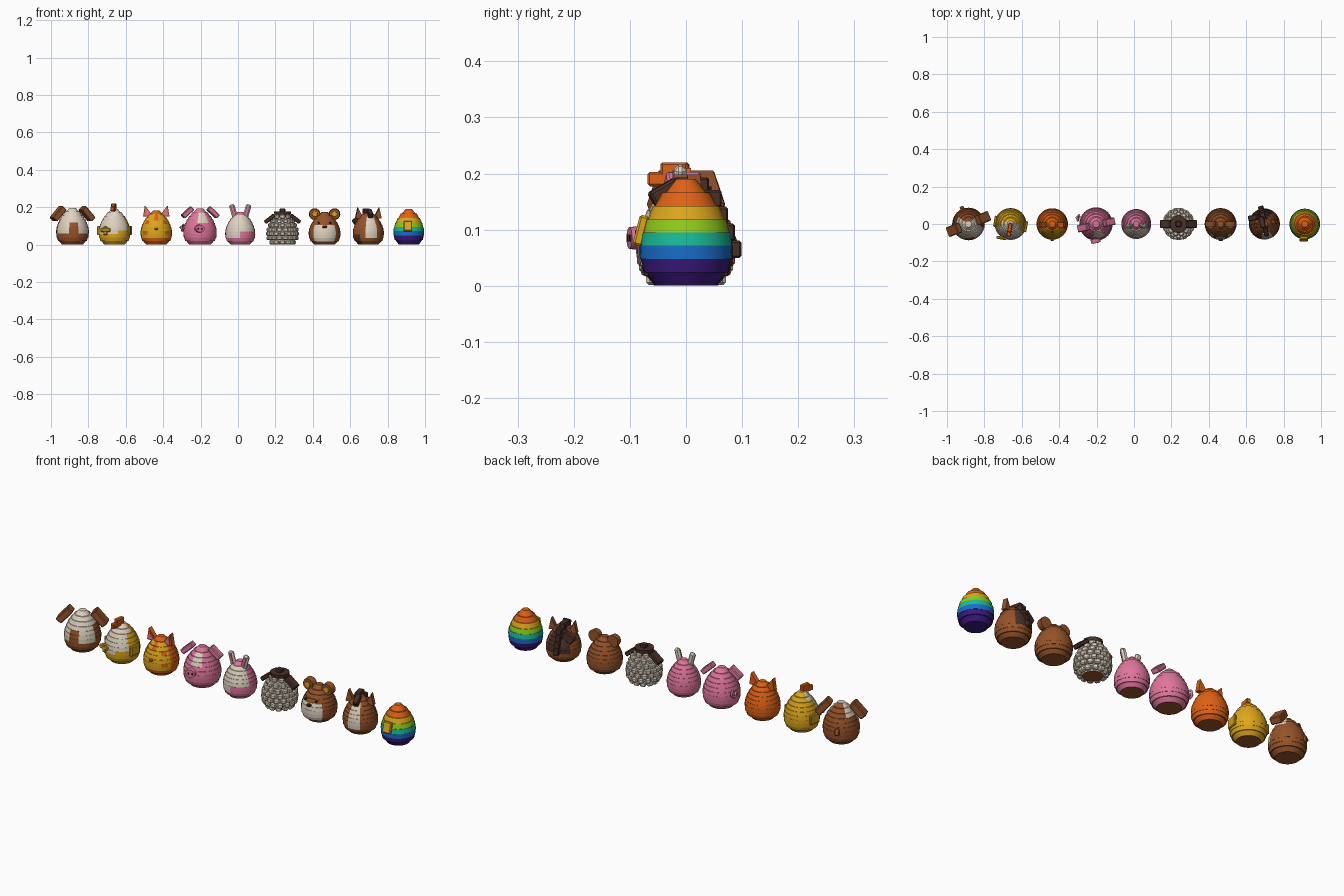
import bpy, bmesh, math
from mathutils import Matrix, Vector

cube = bpy.data.objects.get("Cube")
if cube:
    bpy.data.objects.remove(cube, do_unlink=True)

COLOURS = {
    "cream": (0.74, 0.65, 0.53), "brown": (0.30, 0.085, 0.022),
    "dark_brown": (0.07, 0.03, 0.022), "pink": (0.74, 0.18, 0.33),
    "yellow": (0.72, 0.38, 0.012), "orange": (0.74, 0.12, 0.008),
    "purple": (0.045, 0.01, 0.21), "blue": (0.01, 0.16, 0.60),
    "teal": (0.01, 0.50, 0.31), "green": (0.28, 0.60, 0.01),
}
MATS, NAMES = {}, list(COLOURS)
for name, rgb in COLOURS.items():
    m = bpy.data.materials.new(name)
    m.use_nodes = True
    m.diffuse_color = (*rgb, 1)
    m.node_tree.nodes["Principled BSDF"].inputs["Base Color"].default_value = (*rgb, 1)
    MATS[name] = m

# Egg outline: (height fraction, radius fraction)
PROFILE = [(0, .6), (.1, .86), (.2, .96), (.35, 1), (.48, .96),
           (.63, .84), (.76, .68), (.88, .47), (1, .16)]


def radius_at(t):
    for (t0, r0), (t1, r1) in zip(PROFILE, PROFILE[1:]):
        if t <= t1:
            return r0 + (r1 - r0) * (t - t0) / (t1 - t0)
    return PROFILE[-1][1]


def finish(name, bm, mats, frame=None, smooth=0):
    bmesh.ops.recalc_face_normals(bm, faces=bm.faces)
    mesh = bpy.data.meshes.new(name)
    bm.to_mesh(mesh)
    bm.free()
    for c in mats:
        mesh.materials.append(MATS[c])
    ob = bpy.data.objects.new(name, mesh)
    bpy.context.collection.objects.link(ob)
    if frame:
        ob.matrix_world = frame
    if smooth:
        for o in bpy.context.selected_objects:
            o.select_set(False)
        ob.select_set(True)
        bpy.context.view_layer.objects.active = ob
        bpy.ops.object.shade_smooth_by_angle(angle=math.radians(smooth))
    return ob


def place(x, yaw):
    return Matrix.Translation((x, 0, 0)) @ Matrix.Rotation(math.radians(yaw), 4, "Z")


def egg(name, frame, R, H, rule, layers=10, seg=32, foot=True):
    """Stacked slightly stepped rings, coloured by angle from the front and height."""
    bm = bmesh.new()
    rings = []
    for i in range(layers):
        lo, mid, hi = (radius_at((i + k) / layers) for k in (0, .5, 1))
        for r, z in ((lo * .7 + mid * .3, i), (hi * .7 + mid * .3, i + 1)):
            rings.append([bm.verts.new((R * r * math.sin(a), -R * r * math.cos(a), H * z / layers))
                          for a in (math.tau * j / seg for j in range(seg))])
    for k in range(len(rings) - 1):
        t = (k // 2 + .5) / layers
        for j in range(seg):
            n = (j + 1) % seg
            f = bm.faces.new((rings[k][j], rings[k][n], rings[k + 1][n], rings[k + 1][j]))
            a = (360 * (j + .5) / seg + 180) % 360 - 180
            f.material_index = NAMES.index(rule(a, t))
    bm.faces.new(rings[0]).material_index = NAMES.index("brown" if foot else "purple")
    bm.faces.new(rings[-1]).material_index = NAMES.index(rule(0, 1))
    return finish(name, bm, NAMES, frame, 25)


def add_box(bm, loc, size, rot=None, bevel=.004):
    part = bmesh.new()
    bmesh.ops.create_cube(part, size=1)
    bmesh.ops.scale(part, vec=size, verts=part.verts)
    if bevel:
        bmesh.ops.bevel(part, geom=part.edges[:], offset=bevel, segments=1, affect="EDGES")
    part.transform(Matrix.Translation(loc) @ (rot or Matrix()))
    tmp = bpy.data.meshes.new("part")
    part.to_mesh(tmp)
    part.free()
    bm.from_mesh(tmp)
    bpy.data.meshes.remove(tmp)


def box(name, frame, colour, loc, size, tilt=0, axis="Y", bevel=.004):
    bm = bmesh.new()
    add_box(bm, loc, size, Matrix.Rotation(math.radians(tilt), 4, axis), bevel)
    return finish(name, bm, [colour], frame)


def disc(name, frame, colour, loc, r, depth, squash=1, sides=16):
    """Round slab facing the front."""
    bm = bmesh.new()
    bmesh.ops.create_cone(bm, cap_ends=True, segments=sides, radius1=r, radius2=r * .9, depth=depth)
    bm.transform(Matrix.Translation(loc) @ Matrix.Scale(squash, 4, (0, 0, 1))
                 @ Matrix.Rotation(math.pi / 2, 4, "X"))
    return finish(name, bm, [colour], frame, 30)


def pointed_ear(name, frame, colour, loc, w, h, depth, lean):
    bm = bmesh.new()
    tri = [bm.verts.new(p) for p in ((-w / 2, 0, 0), (w / 2, 0, 0), (lean, 0, h))]
    face = bm.faces.new(tri)
    ext = bmesh.ops.extrude_face_region(bm, geom=[face])
    bmesh.ops.translate(bm, vec=(0, depth, 0),
                        verts=[v for v in ext["geom"] if isinstance(v, bmesh.types.BMVert)])
    bm.transform(Matrix.Translation(loc))
    return finish(name, bm, [colour], frame)


SIDES = ((-1, "right"), (1, "left"))

# Dog: patched body, floppy ears, tail
def dog_rule(a, t):
    patch = abs(a + 18) < 20 and .32 < t < .62
    crown = t > .65 and -150 < a < 110
    return "cream" if (crown or (abs(a + 15) < 72 and t > .25)) and not patch else "brown"

F = place(-.885, 22)
egg("dog_body", F, .088, .195, dog_rule)
for s, side in SIDES:
    box(f"dog_{side}_ear", F, "brown", (s * .083, 0, .165), (.085, .055, .034), s * 48)
box("dog_tail", F, "brown", (0, .086, .075), (.022, .022, .035), 25, "X")

# Chick: cream face, comb, beak, wings
F = place(-.66, -10)
egg("chick_body", F, .086, .19, lambda a, t: "cream" if (
    abs(a) < 62 and t > .25 and not (a > 20 and t < .45)) or (t > .8 and abs(a) < 100) else "yellow")
box("chick_comb_top", F, "orange", (0, -.02, .2), (.022, .05, .04))
box("chick_comb_front", F, "orange", (0, -.048, .19), (.022, .04, .026))
box("chick_beak", F, "yellow", (-.035, -.082, .078), (.055, .016, .02))
box("chick_lower_beak", F, "yellow", (-.035, -.082, .074), (.022, .014, .045))
for s, side in SIDES:
    box(f"chick_{side}_wing", F, "yellow", (s * .083, 0, .075), (.014, .06, .05))

# Cat: yellow face with stripes, pointed ears
def cat_rule(a, t):
    stripe = (abs(a) < 12 and t > .72) or (30 < abs(a) < 60 and int(t * 10) % 3 == 0)
    return "yellow" if abs(a) < 62 and .2 < t < .88 and not stripe else "orange"

F = place(-.437, 0)
egg("cat_body", F, .085, .182, cat_rule)
for s, side in SIDES:
    pointed_ear(f"cat_{side}_ear", F, "orange", (s * .043, -.015, .15), .055, .06, .024, s * .018)
    pointed_ear(f"cat_{side}_inner_ear", F, "pink", (s * .044, -.019, .157), .032, .04, .005, s * .012)
box("cat_nose", F, "orange", (0, -.083, .085), (.02, .014, .012))

# Pig: cream forehead patch, folded ears, snout, curly tail
F = place(-.203, 12)
egg("pig_body", F, .09, .192, lambda a, t: "cream" if -22 < a < 28 and t > .55 and t < .92 else "pink")
for s, side in SIDES:
    box(f"pig_{side}_ear", F, "pink", (s * .07, -.005, .172), (.07, .04, .026), s * 42)
disc("pig_snout", F, "pink", (-.02, -.088, .085), .027, .022, .8)
for s, side in SIDES:
    disc(f"pig_{side}_nostril", F, "dark_brown", (-.02 + s * .01, -.0995, .085), .005, .003, 1.4, 8)
curve = bpy.data.curves.new("pig_tail", "CURVE")
curve.dimensions = "3D"
curve.bevel_depth, curve.bevel_resolution = .006, 1
spline = curve.splines.new("POLY")
spline.points.add(15)
for i, p in enumerate(spline.points):
    ang, r = i * .5, .004 + i * .0011
    p.co = (-.104 + i * .001, .03 + r * math.cos(ang), .088 + r * math.sin(ang), 1)
tail = bpy.data.objects.new("pig_tail", curve)
bpy.context.collection.objects.link(tail)
tail.matrix_world = place(-.203, 0)
curve.materials.append(MATS["pink"])

# Rabbit: cream face, tall ears with pink inside
F = place(.012, 0)
egg("rabbit_body", F, .081, .175, lambda a, t: "cream" if (
    abs(a) < 68 and .2 < t < .9 and not (a > 5 and t < .45)) else "pink")
for s, side in SIDES:
    box(f"rabbit_{side}_ear", F, "cream", (s * .036, -.01, .177), (.03, .022, .078), s * 16, "Y", .008)
    box(f"rabbit_{side}_inner_ear", F, "pink", (s * .036, -.022, .18), (.014, .005, .05), s * 16, "Y", 0)

# Sheep: woolly blocks in staggered rings, dark cap and ears
F = place(.238, 0)
egg("sheep_body", F, .074, .172, lambda a, t: "cream")
bm = bmesh.new()
for row in range(7):
    t = (row + .55) / 7.6
    r = .076 * radius_at(t)
    count = max(7, round(math.tau * r / .031))
    for k in range(count):
        a = math.tau * (k + .5 * (row % 2)) / count
        add_box(bm, Vector((r * math.sin(a), -r * math.cos(a), .172 * t)), (.027, .022, .023),
                Matrix.Rotation(a, 4, "Z"), .005)
finish("sheep_wool", bm, ["cream"], F)
disc("sheep_crown", F @ Matrix.Translation((0, 0, .162)) @ Matrix.Rotation(math.pi / 2, 4, "X"),
     "dark_brown", (0, 0, 0), .046, .03, 1, 12)
box("sheep_tuft", F, "dark_brown", (0, 0, .182), (.03, .03, .024))
for s, side in SIDES:
    box(f"sheep_{side}_ear", F, "dark_brown", (s * .068, 0, .138), (.066, .045, .022), s * 38)

# Bear: round ears, cream muzzle, nose
F = place(.463, 0)
egg("bear_body", F, .086, .174, lambda a, t: "cream" if abs(a) < 48 and .1 < t < .6 else "brown")
for s, side in SIDES:
    disc(f"bear_{side}_ear", F, "brown", (s * .053, -.002, .163), .031, .03)
    disc(f"bear_{side}_inner_ear", F, "yellow", (s * .053, -.019, .163), .015, .005)
    disc(f"bear_{side}_eye", F, "dark_brown", (s * .03, -.068, .115), .006, .012, 1, 8)
box("bear_nose", F, "dark_brown", (0, -.084, .095), (.024, .014, .014))

# Horse: cream blaze, dark mane running over the top and down the back
def horse_rule(a, t):
    if abs(a) < 20 and .2 < t < .88:
        return "cream"
    return "dark_brown" if abs(a) > 138 and t > .25 or (-75 < a < -40 and t < .35) else "brown"

F = place(.697, 12)
egg("horse_body", F, .084, .178, horse_rule)
for s, side in SIDES:
    pointed_ear(f"horse_{side}_ear", F, "brown", (s * .05, -.01, .14), .042, .058, .024, s * .008)
box("horse_forelock", F, "dark_brown", (0, -.038, .166), (.026, .055, .03), 30, "X")
box("horse_mane_top", F, "dark_brown", (-.01, .012, .178), (.03, .06, .03))
for k in range(4):
    box(f"horse_mane_{k + 1}", F, "dark_brown", (0, .045 + .012 * k, .155 - .03 * k), (.03, .035, .032))
box("horse_mane_side", F, "dark_brown", (-.045, .045, .13), (.06, .03, .04), -35)

# Rainbow egg: one colour per band, with a plain front plate
BANDS = ["purple", "purple", "blue", "teal", "green", "yellow", "orange", "orange"]
F = place(.913, 0)
egg("rainbow_egg", F, .083, .19, lambda a, t: BANDS[min(7, int(t * 8))], 8, 24, False)
box("rainbow_plate", F, "yellow", (-.005, -.08, .098), (.045, .018, .055), -14, "X")
